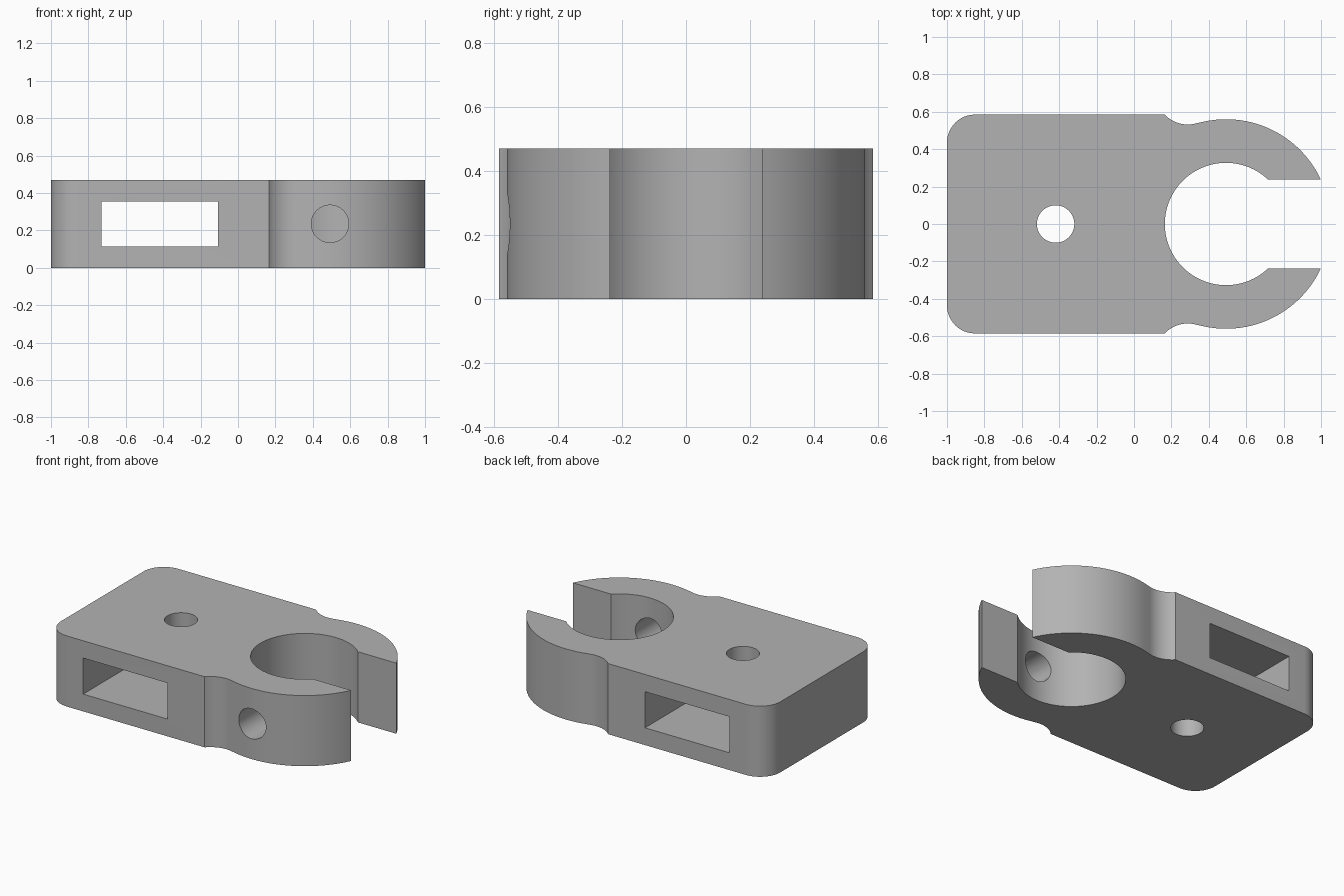
import bpy, bmesh, math
from mathutils import Matrix

if "Cube" in bpy.data.objects:
    bpy.data.objects.remove(bpy.data.objects["Cube"])

HEIGHT = 0.47
RING_X = 0.492          # centre of the clamp ring
OUTER, BORE, GAP = 0.56, 0.327, 0.237


def arc(cx, cy, r, start, end, steps):
    return [(cx + r * math.cos(start + (end - start) * i / steps),
             cy + r * math.sin(start + (end - start) * i / steps))
            for i in range(steps + 1)]


def cutter(name, kind, size, loc, rot=Matrix.Identity(4)):
    bm = bmesh.new()
    if kind == "box":
        bmesh.ops.create_cube(bm, size=1)
        bmesh.ops.scale(bm, vec=size, verts=bm.verts)
    else:
        bmesh.ops.create_cone(bm, cap_ends=True, segments=48, radius1=size[0],
                              radius2=size[0], depth=size[1])
    bmesh.ops.transform(bm, matrix=Matrix.Translation(loc) @ rot, verts=bm.verts)
    me = bpy.data.meshes.new(name)
    bm.to_mesh(me)
    bm.free()
    ob = bpy.data.objects.new(name, me)
    bpy.context.collection.objects.link(ob)
    ob.hide_render = True
    return ob


# Upper half of the outline: rounded corner, neck fillet, jaw, bore
neck_x, neck_y, neck_r = 0.287, 0.70, 0.168
to_ring = math.atan2(-neck_y, RING_X - neck_x)
half = arc(-0.85, 0.435, 0.15, math.pi, math.pi / 2, 12)
half += arc(neck_x, neck_y, neck_r, -math.pi + math.asin(0.115 / neck_r), to_ring, 14)
half += arc(RING_X, 0, OUTER, to_ring + math.pi, math.asin(GAP / OUTER), 36)[1:]
half += arc(RING_X, 0, BORE, math.asin(GAP / BORE), math.pi, 40)
outline = half + [(x, -y) for x, y in reversed(half[:-1])]

# Extruded clamp body
bm = bmesh.new()
face = bm.faces.new([bm.verts.new((x, y, 0)) for x, y in outline])
new = bmesh.ops.extrude_face_region(bm, geom=[face])["geom"]
bmesh.ops.translate(bm, vec=(0, 0, HEIGHT),
                    verts=[v for v in new if isinstance(v, bmesh.types.BMVert)])
bmesh.ops.recalc_face_normals(bm, faces=bm.faces)
mesh = bpy.data.meshes.new("clamp_body")
bm.to_mesh(mesh)
bm.free()
body = bpy.data.objects.new("clamp_body", mesh)
bpy.context.collection.objects.link(body)

# Cross slot, vertical bolt hole, and screw hole in the front jaw only
cutters = [
    cutter("slot_cutter", "box", (0.622, 2, 0.24), (-0.419, 0, 0.235)),
    cutter("bolt_hole_cutter", "cyl", (0.1, 1), (-0.419, 0, 0.235)),
    cutter("screw_hole_cutter", "cyl", (0.1, 0.8), (RING_X, -0.4, 0.235),
           Matrix.Rotation(math.pi / 2, 4, "X")),
]
bpy.context.view_layer.objects.active = body
body.select_set(True)
for c in cutters:
    mod = body.modifiers.new(c.name, "BOOLEAN")
    mod.operation, mod.solver, mod.object = "DIFFERENCE", "EXACT", c
    bpy.ops.object.modifier_apply(modifier=mod.name)
    bpy.data.objects.remove(c)

# Plain grey finish
grey = bpy.data.materials.new("grey")
grey.diffuse_color = (0.45, 0.45, 0.45, 1)
grey.use_nodes = True
grey.node_tree.nodes["Principled BSDF"].inputs["Base Color"].default_value = grey.diffuse_color
body.data.materials.clear()
body.data.materials.append(grey)
bpy.ops.object.shade_smooth_by_angle(angle=math.radians(25))
